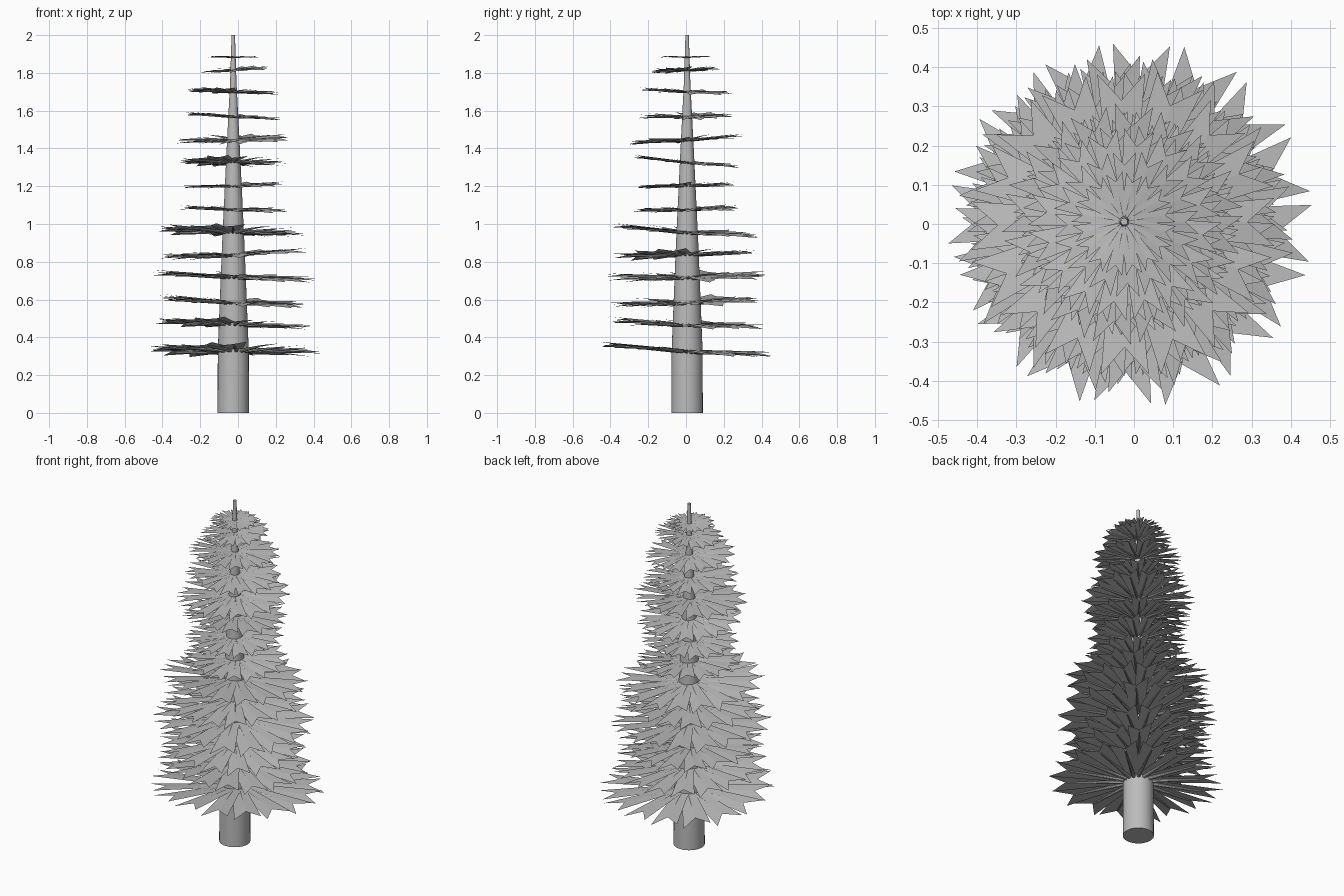
import bpy, bmesh, math, random
from mathutils import Vector

if "Cube" in bpy.data.objects:
    bpy.data.objects.remove(bpy.data.objects["Cube"])

random.seed(4)
grey = bpy.data.materials.new("plain grey")
grey.diffuse_color = (0.5, 0.5, 0.5, 1)
grey.use_nodes = True
grey.node_tree.nodes["Principled BSDF"].inputs["Base Color"].default_value = grey.diffuse_color
CX, CY = -0.025, 0.006      # trunk axis
N = 16                      # boughs per tier


def finish(bm, name, smooth=False):
    me = bpy.data.meshes.new(name)
    bm.to_mesh(me)
    bm.free()
    ob = bpy.data.objects.new(name, me)
    bpy.context.collection.objects.link(ob)
    me.materials.append(grey)
    if smooth:
        bpy.context.view_layer.objects.active = ob
        ob.select_set(True)
        bpy.ops.object.shade_smooth_by_angle(angle=math.radians(40))
        ob.select_set(False)
    return ob


def tube(bm, path, sides):
    """Closed tapering tube through (point, radius) pairs."""
    axis = (path[-1][0] - path[0][0]).normalized()
    u = axis.orthogonal().normalized()
    v = axis.cross(u)
    rings = []
    for p, r in path:
        rings.append([bm.verts.new(p + r * (math.cos(a) * u + math.sin(a) * v))
                      for a in (2 * math.pi * i / sides for i in range(sides))])
    for lo, hi in zip(rings, rings[1:]):
        for i in range(sides):
            j = (i + 1) % sides
            bm.faces.new((lo[i], lo[j], hi[j], hi[i]))
    bm.faces.new(rings[0][::-1])
    bm.faces.new(rings[-1])


# trunk
bm = bmesh.new()
tube(bm, [(Vector((CX, CY, z)), r) for z, r in
          ((0, .083), (.33, .082), (.9, .059), (1.4, .035), (1.75, .017), (2, .009))], 32)
finish(bm, "trunk", True)

# tiers: height, centre x, radius, slope along x, slope along y
tiers = [
    (.333, -.005, .475, -.005, -.058), (.472, -.025, .42, -.040, -.045),
    (.590, -.028, .40, -.050, .035), (.725, -.025, .44, -.045, .010),
    (.842, -.025, .39, .050, .035), (.960, -.028, .40, -.030, -.070),
    (1.080, -.018, .29, -.035, .025), (1.205, -.025, .27, .028, .028),
    (1.330, -.025, .29, -.005, -.090), (1.448, -.028, .31, .025, .060),
    (1.572, -.028, .26, -.055, .008), (1.703, -.022, .25, -.040, -.040),
    (1.817, -.020, .19, .060, .055), (1.885, -.025, .135, 0, 0),
]

for t, (z, cx, R, sx, sy) in enumerate(tiers):
    needles, twigs = bmesh.new(), bmesh.new()
    turn = math.radians(-3) + t * 0.17
    for k in range(N):
        a = turn + 2 * math.pi * k / N
        out = Vector((math.cos(a), math.sin(a), 0))
        side = Vector((-out.y, out.x, 0))
        lift = random.uniform(-.02, .02) * R
        s = R * random.uniform(.97, 1.0)

        def at(r, w, h):
            p = out * r * s + side * w * s
            return Vector((cx + p.x, CY * (1 - r) + p.y,
                           z + sx * p.x + sy * p.y + (h * s + lift * r)))

        # flat needle spray with a notched outer end, rolled like a shingle
        V = [needles.verts.new(at(*q)) for q in (
            (.07, -.07, -.005), (.07, 0, 0), (.07, .07, .005),
            (.985, .157, .022), (.81, 0, .008), (.985, -.157, -.022))]
        needles.faces.new((V[0], V[5], V[4], V[1]))
        needles.faces.new((V[1], V[4], V[3], V[2]))
        # twig under the spray
        tube(twigs, [(at(.05, 0, -.018), .025 * R), (at(.78, 0, -.004), .008 * R)], 8)
    finish(needles, f"needle_tier_{t + 1}")
    finish(twigs, f"twig_tier_{t + 1}", True)
